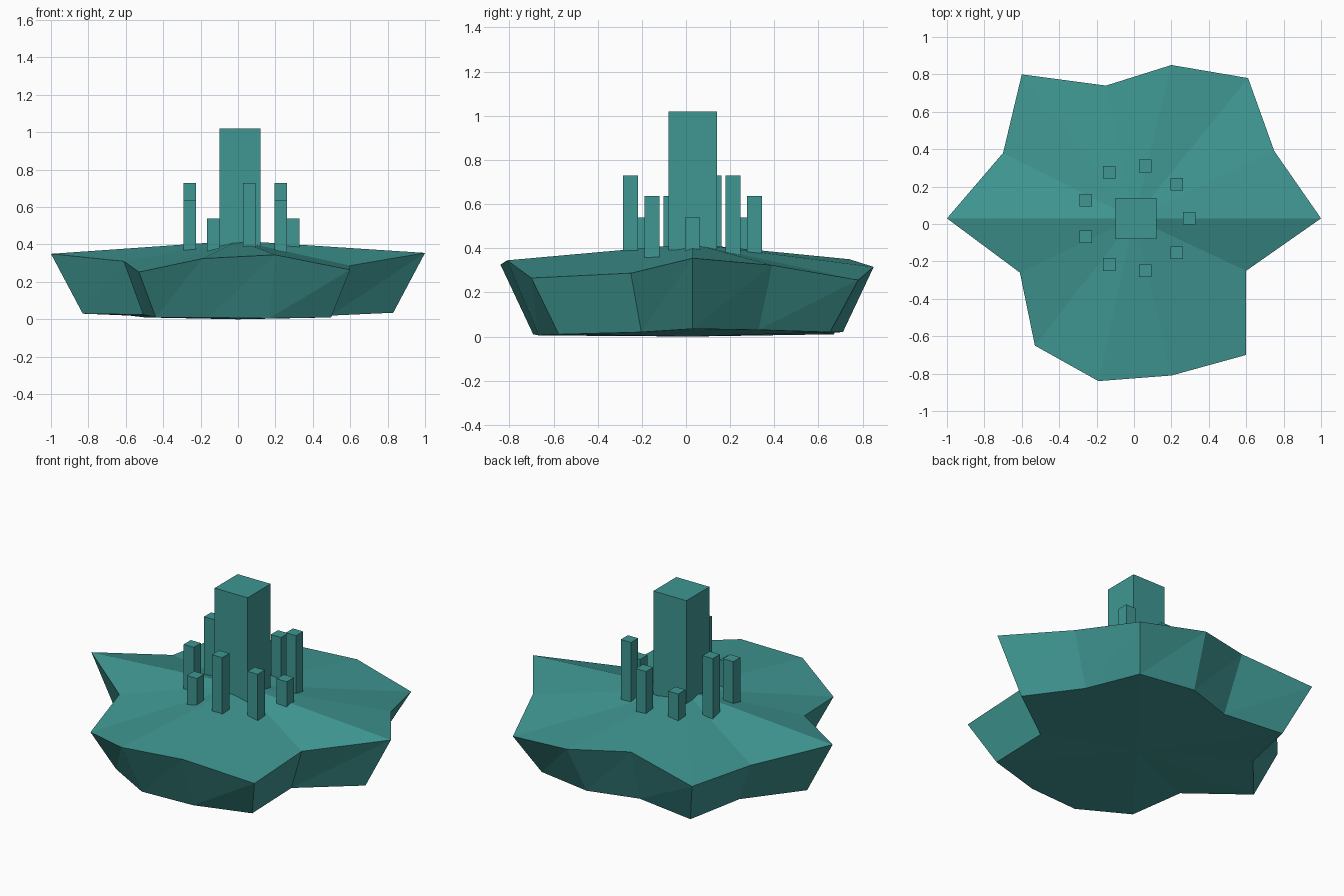
import bpy, bmesh, math

if "Cube" in bpy.data.objects:
    bpy.data.objects.remove(bpy.data.objects["Cube"])

teal = bpy.data.materials.new("teal")
teal.diffuse_color = (0.05, 0.31, 0.29, 1)
teal.use_nodes = True
teal.node_tree.nodes["Principled BSDF"].inputs["Base Color"].default_value = teal.diffuse_color

CX, CY = 0.01, 0.03


def make_object(name, bm):
    bmesh.ops.recalc_face_normals(bm, faces=bm.faces)
    mesh = bpy.data.meshes.new(name)
    bm.to_mesh(mesh)
    bm.free()
    mesh.materials.append(teal)
    obj = bpy.data.objects.new(name, mesh)
    bpy.context.collection.objects.link(obj)
    return obj


def pillar(name, x, y, width, bottom, top):
    bm = bmesh.new()
    bmesh.ops.create_cube(bm, size=1)
    for v in bm.verts:
        v.co = (x + v.co.x * width, y + v.co.y * width,
                bottom + (v.co.z + 0.5) * (top - bottom))
    return make_object(name, bm)


# Island: irregular 14-sided slab, tapering down, with a raised centre
# Each entry: x, y, rim height, underside height
outline = [
    (1.00, 0.03, 0.355, 0.035), (0.75, 0.39, 0.323, 0.03),
    (0.61, 0.78, 0.256, 0.02), (0.20, 0.85, 0.315, 0.02),
    (-0.15, 0.74, 0.35, 0.015), (-0.60, 0.80, 0.285, 0.01),
    (-0.70, 0.38, 0.28, 0.02), (-1.00, 0.03, 0.35, 0.03),
    (-0.61, -0.26, 0.31, 0.025), (-0.53, -0.65, 0.253, 0.01),
    (-0.19, -0.84, 0.325, 0.01), (0.20, -0.81, 0.345, 0.005),
    (0.60, -0.70, 0.265, 0.01), (0.60, -0.25, 0.287, 0.02),
]
bm = bmesh.new()
TAPER = 0.83
rim = [bm.verts.new((x, y, z)) for x, y, z, _ in outline]
base = [bm.verts.new((x * TAPER, CY + (y - CY) * TAPER, b)) for x, y, _, b in outline]
peak = bm.verts.new((0, CY, 0.42))
keel = bm.verts.new((0, CY, 0))
for i in range(len(rim)):
    j = (i + 1) % len(rim)
    bm.faces.new((rim[i], rim[j], peak))
    bm.faces.new((base[j], base[i], keel))
    bm.faces.new((base[i], base[j], rim[j]))
    bm.faces.new((base[i], rim[j], rim[i]))
make_object("island_base", bm)

# Central tower
pillar("central_tower", CX, CY, 0.22, 0.36, 1.02)

# Ring of nine small pillars in three repeating heights
for i in range(9):
    a = math.radians(40 * i)
    pillar(f"ring_pillar_{i + 1}", CX + 0.285 * math.cos(a), CY + 0.285 * math.sin(a),
           0.068, 0.355, (0.54, 0.73, 0.637)[i % 3])
